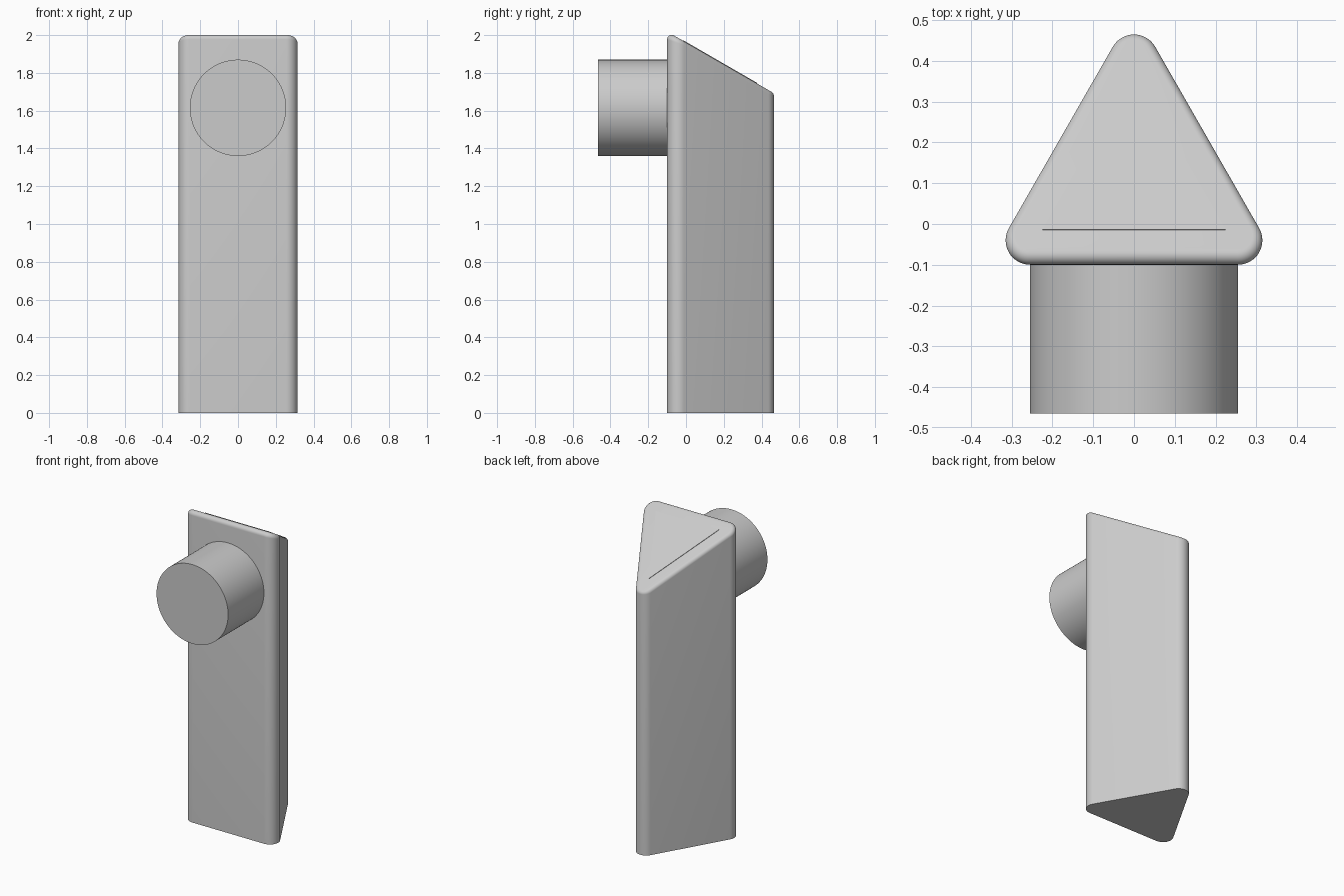
import bpy, bmesh, math
from mathutils import Vector

cube = bpy.data.objects.get("Cube")
if cube:
    bpy.data.objects.remove(cube, do_unlink=True)

grey = bpy.data.materials.new("light grey")
grey.use_nodes = True
COLOUR = (0.6, 0.6, 0.6, 1)
grey.diffuse_color = COLOUR
grey.node_tree.nodes["Principled BSDF"].inputs["Base Color"].default_value = COLOUR

SLOPE = math.radians(30)
TOP_NORMAL = Vector((0, math.sin(SLOPE), math.cos(SLOPE)))
CORNER, FILLET = 0.06, 0.024


def top_z(y):
    return 1.961 - math.tan(SLOPE) * y


def finish(name, bm, smooth=True):
    bmesh.ops.recalc_face_normals(bm, faces=bm.faces)
    mesh = bpy.data.meshes.new(name)
    bm.to_mesh(mesh)
    bm.free()
    mesh.materials.append(grey)
    obj = bpy.data.objects.new(name, mesh)
    bpy.context.collection.objects.link(obj)
    if smooth:
        bpy.ops.object.select_all(action='DESELECT')
        obj.select_set(True)
        bpy.context.view_layer.objects.active = obj
        bpy.ops.object.shade_smooth_by_angle(angle=math.radians(30))
    return obj


def loft(bm, rings):
    # Closed rings joined by quads and capped at both ends
    loops = [[bm.verts.new(p) for p in ring] for ring in rings]
    n = len(loops[0])
    for a, b in zip(loops, loops[1:]):
        for i in range(n):
            j = (i + 1) % n
            bm.faces.new((a[i], a[j], b[j], b[i]))
    bm.faces.new(loops[0][::-1])
    bm.faces.new(loops[-1])


# Rounded triangular outline: points with their outward normals
outline = []
corners = [(0.255, -0.04, -90), (0, 0.405, 30), (-0.255, -0.04, 150)]
STEPS = 16
for cx, cy, start in corners:
    for i in range(STEPS + 1):
        a = math.radians(start + 120 * i / STEPS)
        n = Vector((math.cos(a), math.sin(a), 0))
        outline.append((Vector((cx, cy, 0)) + n * CORNER, n))

# Column with a sloping top and a constant radius fillet round the top edge
rings = [[p for p, n in outline]]
ROUND = 8
for k in range(ROUND + 1):
    ring = []
    for p, n in outline:
        c = p - n * FILLET
        c.z = top_z(c.y) - FILLET / math.cos(SLOPE)
        ring.append(c + n.slerp(TOP_NORMAL, k / ROUND) * FILLET)
    rings.append(ring)
bm = bmesh.new()
loft(bm, rings)
finish("column", bm)

# Thin triangular panel on the sloping top
panel = [Vector((x, y, top_z(y))) for x, y in
         ((-0.225, -0.015), (0.225, -0.015), (0, 0.375))]
bm = bmesh.new()
loft(bm, [[p + TOP_NORMAL * h for p in panel] for h in (-0.003, 0.003)])
finish("top_panel", bm, smooth=False)

# Round knob on the front
circle = [2 * math.pi * i / 96 for i in range(96)]
bm = bmesh.new()
loft(bm, [[Vector((0.255 * math.cos(a), y, 1.615 + 0.255 * math.sin(a)))
           for a in circle] for y in (-0.465, -0.095)])
finish("front_knob", bm)
